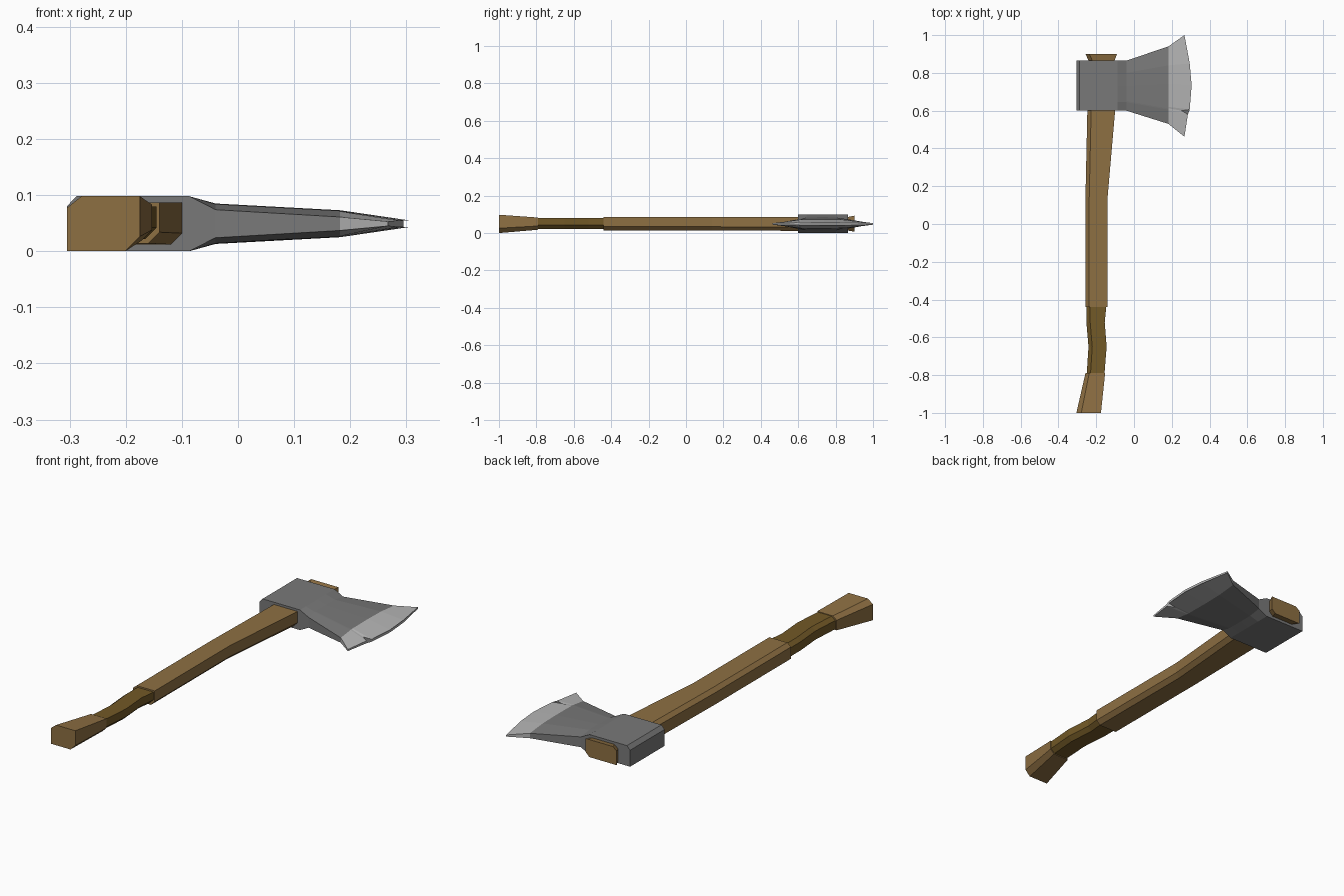
import bpy, bmesh

if "Cube" in bpy.data.objects:
    bpy.data.objects.remove(bpy.data.objects["Cube"])


def material(name, rgb):
    m = bpy.data.materials.new(name)
    m.diffuse_color = (*rgb, 1)
    m.use_nodes = True
    m.node_tree.nodes["Principled BSDF"].inputs["Base Color"].default_value = m.diffuse_color
    return m


def finish(name, bm, mat):
    bmesh.ops.recalc_face_normals(bm, faces=bm.faces)
    me = bpy.data.meshes.new(name)
    bm.to_mesh(me)
    bm.free()
    me.materials.append(mat)
    ob = bpy.data.objects.new(name, me)
    bpy.context.collection.objects.link(ob)


def loft(name, rings, mat):
    """Closed rings bridged in order, with end caps."""
    bm = bmesh.new()
    loops = [[bm.verts.new(p) for p in r] for r in rings]
    n = len(loops[0])
    for a, b in zip(loops, loops[1:]):
        for i in range(n):
            j = (i + 1) % n
            bm.faces.new((a[i], a[j], b[j], b[i]))
    bm.faces.new(loops[0])
    bm.faces.new(loops[-1])
    finish(name, bm, mat)


def wood_ring(y, x0, x1, z0, z1, c=0.02):
    """Rectangle with two opposite corners cut."""
    return [(x0, y, z0), (x1 - c, y, z0), (x1, y, z0 + c), (x1, y, z1),
            (x0 + c, y, z1), (x0, y, z1 - c * 0.8)]


def blade_ring(xs, ys, halves, mid=0.049):
    top = [(x, y, mid + h) for x, y, h in zip(xs, ys, halves)]
    low = [(x, y, mid - h) for x, y, h in zip(xs, ys, halves)]
    return top + low[::-1]


wood = material("wood", (0.27, 0.16, 0.055))
dark_wood = material("dark_wood", (0.17, 0.10, 0.02))
steel = material("steel", (0.19, 0.19, 0.19))
edge_steel = material("edge_steel", (0.47, 0.47, 0.47))

# Handle: flared butt, darker grip, shaft through the head, flared tip
loft("handle_butt", [wood_ring(-1, -.305, -.175, 0, .098, .026),
                     wood_ring(-.79, -.257, -.153, .018, .083)], wood)
loft("grip", [wood_ring(-.79, -.25, -.156, .022, .080),
              wood_ring(-.65, -.241, -.145, .022, .080),
              wood_ring(-.52, -.252, -.155, .022, .080),
              wood_ring(-.44, -.252, -.147, .022, .080)], dark_wood)
loft("shaft", [wood_ring(-.44, -.257, -.14, .014, .087),
               wood_ring(.14, -.257, -.14, .014, .087),
               wood_ring(.60, -.247, -.10, .012, .087),
               wood_ring(.86, -.240, -.105, .012, .087)], wood)
loft("handle_tip", [wood_ring(.86, -.238, -.105, .014, .085),
                    wood_ring(.90, -.257, -.09, .008, .093)], wood)

# Head: poll and eye block, with the cut upper back edge
loft("poll", [[(x, .6, 0), (x, .865, 0), (x, .865, z), (x, .6, z)]
              for x, z in ((-.305, .08), (-.288, .098), (-.087, .098))], steel)

# Cheeks: convex section that thins and spreads towards the bit
root_y = [.6, .645, .652, .66, .73, .80, .865]
bit_y = [.53, .605, .612, .62, .74, .84, .94]
bit_half = [.012, .022, .023, .023, .024, .022, .012]
bit = blade_ring([.182] * 7, bit_y, bit_half)
loft("cheeks", [blade_ring([-.087] * 7, root_y, [.049] * 7),
                blade_ring([-.04] * 7, root_y,
                           [.025, .035, .035, .035, .036, .035, .025]),
                bit], steel)

# Cutting edge: curved, with one small notch
loft("cutting_edge", [bit, blade_ring(
    [.267, .285, .252, .295, .305, .295, .267],
    [.462, .58, .600, .606, .735, .85, 1.0],
    [.004, .006, .009, .006, .006, .006, .004])], edge_steel)
